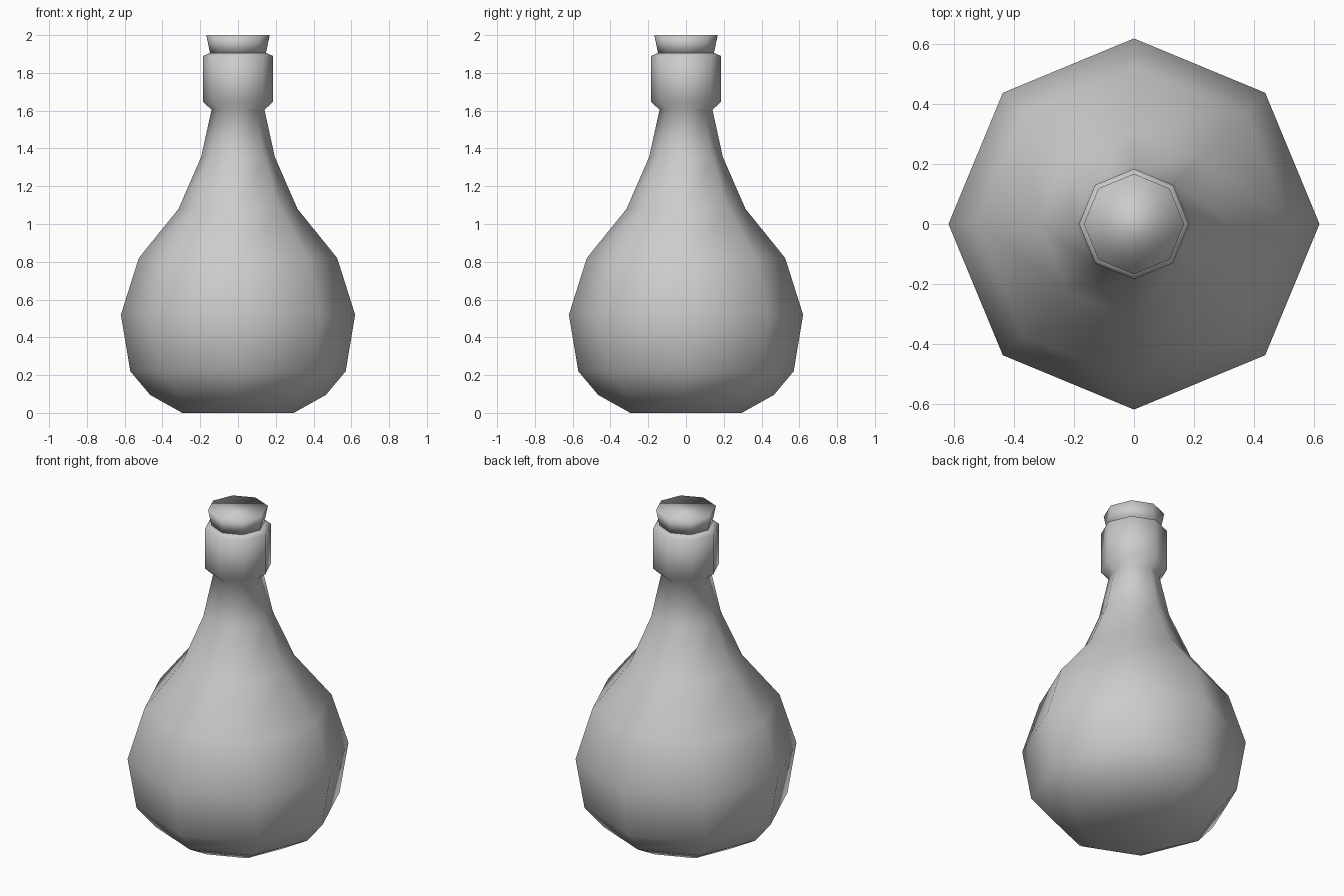
import bpy, bmesh
from math import cos, sin, pi

if "Cube" in bpy.data.objects:
    bpy.data.objects.remove(bpy.data.objects["Cube"])

SIDES = 8


def lathe(name, profile, cap_bottom=True, cap_top=True):
    """Revolve (radius, height) points into a low-poly, smooth-shaded solid."""
    bm = bmesh.new()
    rings = [[bm.verts.new((r * cos(2 * pi * i / SIDES), r * sin(2 * pi * i / SIDES), z))
              for i in range(SIDES)] for r, z in profile]
    for low, high in zip(rings, rings[1:]):
        for i in range(SIDES):
            j = (i + 1) % SIDES
            bm.faces.new((low[i], low[j], high[j], high[i]))
    if cap_bottom:
        bm.faces.new(rings[0][::-1])
    if cap_top:
        bm.faces.new(rings[-1])
    for f in bm.faces:
        f.smooth = True
    mesh = bpy.data.meshes.new(name)
    bm.to_mesh(mesh)
    bm.free()
    obj = bpy.data.objects.new(name, mesh)
    bpy.context.collection.objects.link(obj)
    return obj


# Round-bellied flask with neck and collar, closed under the stopper
lathe("bottle", [(0.295, 0.0), (0.465, 0.095), (0.57, 0.22), (0.62, 0.52),
                 (0.525, 0.82), (0.315, 1.08), (0.195, 1.355), (0.14, 1.605),
                 (0.184, 1.645), (0.184, 1.89), (0.15, 1.905)])

# Tapered stopper
lathe("cork", [(0.147, 1.9), (0.168, 2.0)])
